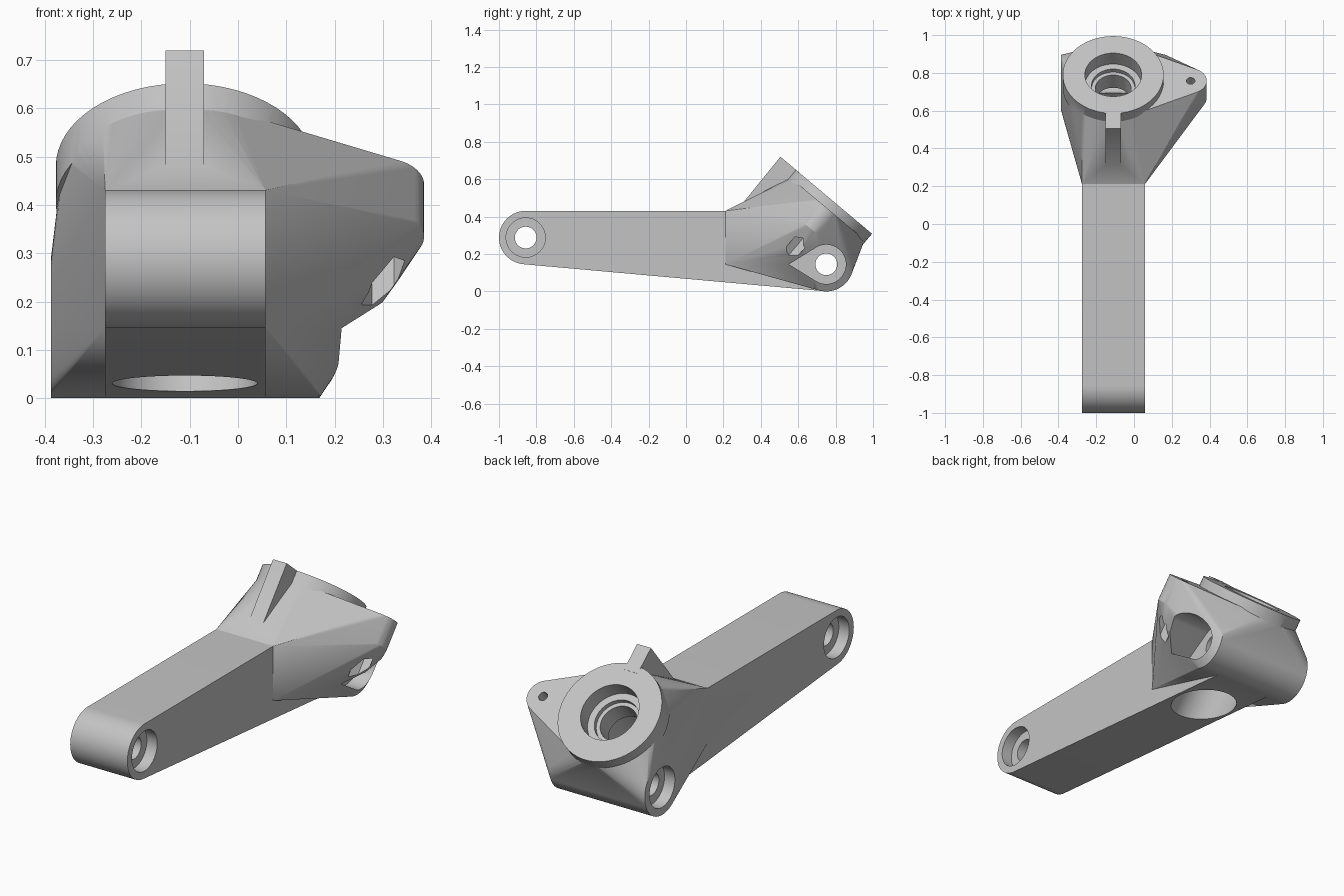
import bpy, bmesh
from math import sin, cos, pi, radians
from mathutils import Vector, Matrix

cube = bpy.data.objects.get("Cube")
if cube:
    bpy.data.objects.remove(cube, do_unlink=True)

grey = bpy.data.materials.new("plain_grey")
grey.use_nodes = True
colour = (0.55, 0.55, 0.55, 1)
grey.diffuse_color = colour
grey.node_tree.nodes["Principled BSDF"].inputs["Base Color"].default_value = colour

CX = -0.11                                   # centre line of the arm
TILT = Matrix.Rotation(radians(-40), 4, 'X')  # lean of the socket
FACE = Matrix.Translation((CX, 0.79, 0.48)) @ TILT
SIDE = Matrix.Rotation(pi / 2, 4, 'Y')


def ring(matrix, radius, depth, x=0, n=64):
    """Circle of points at a depth below a tilted or turned plane."""
    return [matrix @ Vector((x + radius * cos(2 * pi * i / n),
                             radius * sin(2 * pi * i / n), -depth)) for i in range(n)]


def hull(name, points):
    """Solid convex skin around points."""
    bm = bmesh.new()
    for p in points:
        bm.verts.new(p)
    bmesh.ops.remove_doubles(bm, verts=bm.verts, dist=0.0005)
    res = bmesh.ops.convex_hull(bm, input=bm.verts)
    bmesh.ops.delete(bm, geom=[v for v in bm.verts if not v.link_faces], context='VERTS')
    bmesh.ops.dissolve_limit(bm, angle_limit=0.002, verts=bm.verts, edges=bm.edges)
    bmesh.ops.recalc_face_normals(bm, faces=bm.faces)
    mesh = bpy.data.meshes.new(name)
    bm.to_mesh(mesh)
    bm.free()
    mesh.materials.append(grey)
    obj = bpy.data.objects.new(name, mesh)
    bpy.context.collection.objects.link(obj)
    return obj


def drum(name, radius, top, bottom, x=0, n=64):
    """Cylinder along the socket axis, between two depths."""
    return hull(name, ring(FACE, radius, top, x, n) + ring(FACE, radius, bottom, x, n))


def cross_ring(x, y, z, radius):
    return ring(Matrix.Translation((x, y, z)) @ SIDE, radius, 0)


def cross_drum(name, y, z, radius, x0, x1, extra=()):
    """Cylinder along x."""
    return hull(name, cross_ring(x0, y, z, radius) + cross_ring(x1, y, z, radius) + list(extra))


def combine(target, tool, operation):
    mod = target.modifiers.new(operation, 'BOOLEAN')
    mod.operation = operation
    mod.solver = 'EXACT'
    mod.object = tool
    bpy.context.view_layer.objects.active = target
    bpy.ops.object.modifier_apply(modifier=mod.name)
    bpy.data.objects.remove(tool, do_unlink=True)


# arm: rounded front end tapering into the rear pivot
FRONT, REAR = (-0.857, 0.288), (0.75, 0.145)
AX = (-0.275, 0.057)
points = []
for x in AX:
    points += cross_ring(x, *FRONT, 0.143) + cross_ring(x, *REAR, 0.144)
    points.append(Vector((x, 0.25, 0.431)))
arm = hull("pivot_arm", points)

# head: skin over arm section, pivot tube, socket base and screw ear
EAR = 0.41
points = [Vector((x, 0.21, z)) for x in AX for z in (0.145, 0.43)]
points += cross_ring(-0.387, *REAR, 0.145) + cross_ring(0.168, *REAR, 0.145)
points += ring(FACE, 0.258, 0.05)
points += ring(FACE, 0.085, 0.05, EAR) + ring(FACE, 0.085, 0.19, EAR)
points.append(Vector((0.325, 0.62, 0.238)))
head = hull("head", points)
combine(arm, head, 'UNION')

# socket flange
combine(arm, drum("flange", 0.267, 0, 0.1), 'UNION')

# rib in front of the flange
profile = [(0.305, 0.474), (0.505, 0.72), (0.615, 0.6275), (0.6, 0.5), (0.4, 0.44)]
rib = hull("rib", [Vector((x, y, z)) for x in (-0.15, -0.07) for y, z in profile])
combine(arm, rib, 'UNION')

# stepped socket bore, open at the underside
for radius, top, bottom in ((0.15, -0.1, 0.09), (0.115, 0.05, 0.115),
                            (0.095, 0.05, 0.5), (0.15, 0.22, 0.85)):
    combine(arm, drum("bore", radius, top, bottom), 'DIFFERENCE')

# screw hole and hexagonal nut pocket in the ear
combine(arm, drum("screw_hole", 0.023, -0.1, 0.5, EAR, 24), 'DIFFERENCE')
combine(arm, drum("nut_pocket", 0.045, 0.17, 0.5, EAR, 6), 'DIFFERENCE')

# pivot holes with a wider recess on each side
for (y, z), x0, x1 in ((FRONT, *AX), (REAR, -0.387, 0.168)):
    tip = []
    if y > 0:  # pointed relief below the ear
        tip = [Vector((x, 0.55, z)) for x in (x1 - 0.06, 0.6)]
    combine(arm, cross_drum("pin_hole", y, z, 0.058, -0.7, 0.7), 'DIFFERENCE')
    combine(arm, cross_drum("recess", y, z, 0.105, -0.7, x0 + 0.06), 'DIFFERENCE')
    combine(arm, cross_drum("recess", y, z, 0.105, x1 - 0.06, 0.6, tip), 'DIFFERENCE')

for obj in bpy.context.selected_objects:
    obj.select_set(False)
arm.select_set(True)
bpy.context.view_layer.objects.active = arm
bpy.ops.object.shade_smooth_by_angle(angle=radians(25))
